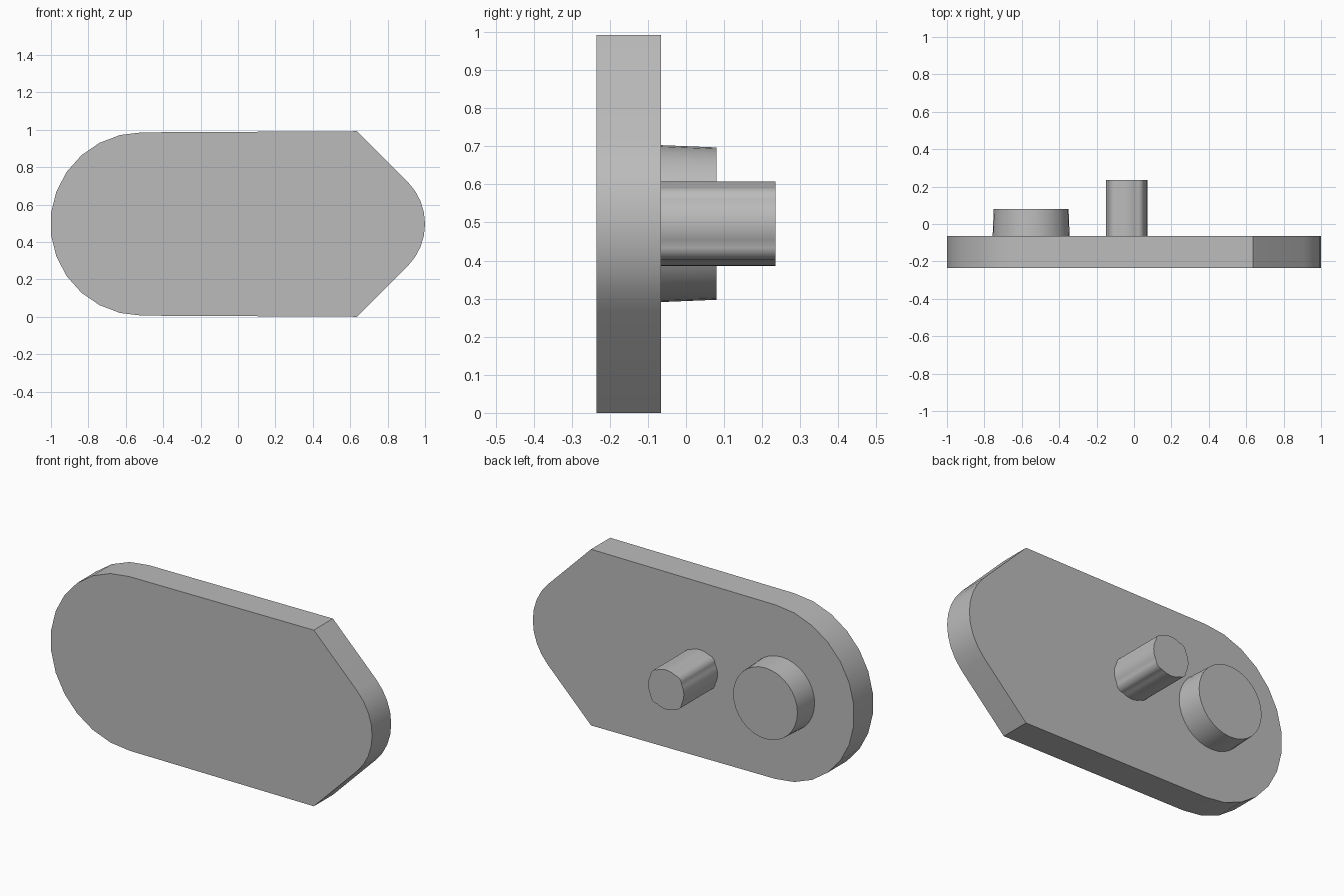
import bpy
import bmesh
from math import sin, cos, radians

cube = bpy.data.objects.get("Cube")
if cube:
    bpy.data.objects.remove(cube, do_unlink=True)

grey = bpy.data.materials.new("plain grey")
grey.use_nodes = True
colour = (0.5, 0.5, 0.5, 1.0)
grey.diffuse_color = colour
grey.node_tree.nodes["Principled BSDF"].inputs["Base Color"].default_value = colour

MID = 0.496                      # height of the long axis
FRONT, BACK = -0.235, -0.065     # plate faces


def arc(cx, cz, r, start, end, steps):
    """Points (x, z) along an arc, angles in degrees."""
    angles = [radians(start + (end - start) * i / steps) for i in range(steps + 1)]
    return [(cx + r * cos(a), cz + r * sin(a)) for a in angles]


def loft(name, rings, sharp=25):
    """Solid through outlines given as (y, points), capped at both ends."""
    bm = bmesh.new()
    loops = [[bm.verts.new((x, y, z)) for x, z in pts] for y, pts in rings]
    for a, b in zip(loops, loops[1:]):
        n = len(a)
        for i in range(n):
            j = (i + 1) % n
            bm.faces.new((a[i], a[j], b[j], b[i]))
    bm.faces.new(loops[0])
    bm.faces.new(loops[-1])
    bmesh.ops.recalc_face_normals(bm, faces=bm.faces)
    mesh = bpy.data.meshes.new(name)
    bm.to_mesh(mesh)
    bm.free()
    mesh.materials.append(grey)
    obj = bpy.data.objects.new(name, mesh)
    bpy.context.collection.objects.link(obj)
    bpy.ops.object.select_all(action="DESELECT")
    obj.select_set(True)
    bpy.context.view_layer.objects.active = obj
    bpy.ops.object.shade_smooth_by_angle(angle=radians(sharp))
    return obj


# Plate: round at one end, chamfered to a rounded nose at the other
outline = arc(-0.513, MID, 0.49, 90, 270, 13)
outline += [(0.637, 0.0)]
outline += arc(0.68, MID, 0.32, -45, 45, 8)
outline += [(0.637, 2 * MID)]
loft("plate", [(FRONT, outline), (BACK, outline)])

# Round boss, slightly tapered
boss = [(y, arc(-0.55, MID + 0.001, r, 0, 348.75, 31))
        for y, r in ((BACK, 0.206), (0.08, 0.2))]
loft("round_boss", boss)

# Peg: four broad arcs with a tighter ridge between each pair
PX, R = -0.04, 0.111
half = R / 2
ridge = R * cos(radians(30)) - half
section = []
for turn, (sx, sz) in zip((0, 90, 180, 270), ((1, 1), (-1, 1), (-1, -1), (1, -1))):
    section += arc(PX, MID + 0.001, R, turn - 30, turn + 30, 8)[:-1]
    section += arc(PX + sx * half, MID + 0.001 + sz * half, ridge,
                   turn, turn + 90, 8)[:-1]
loft("ridged_peg", [(BACK, section), (-FRONT, section)])
